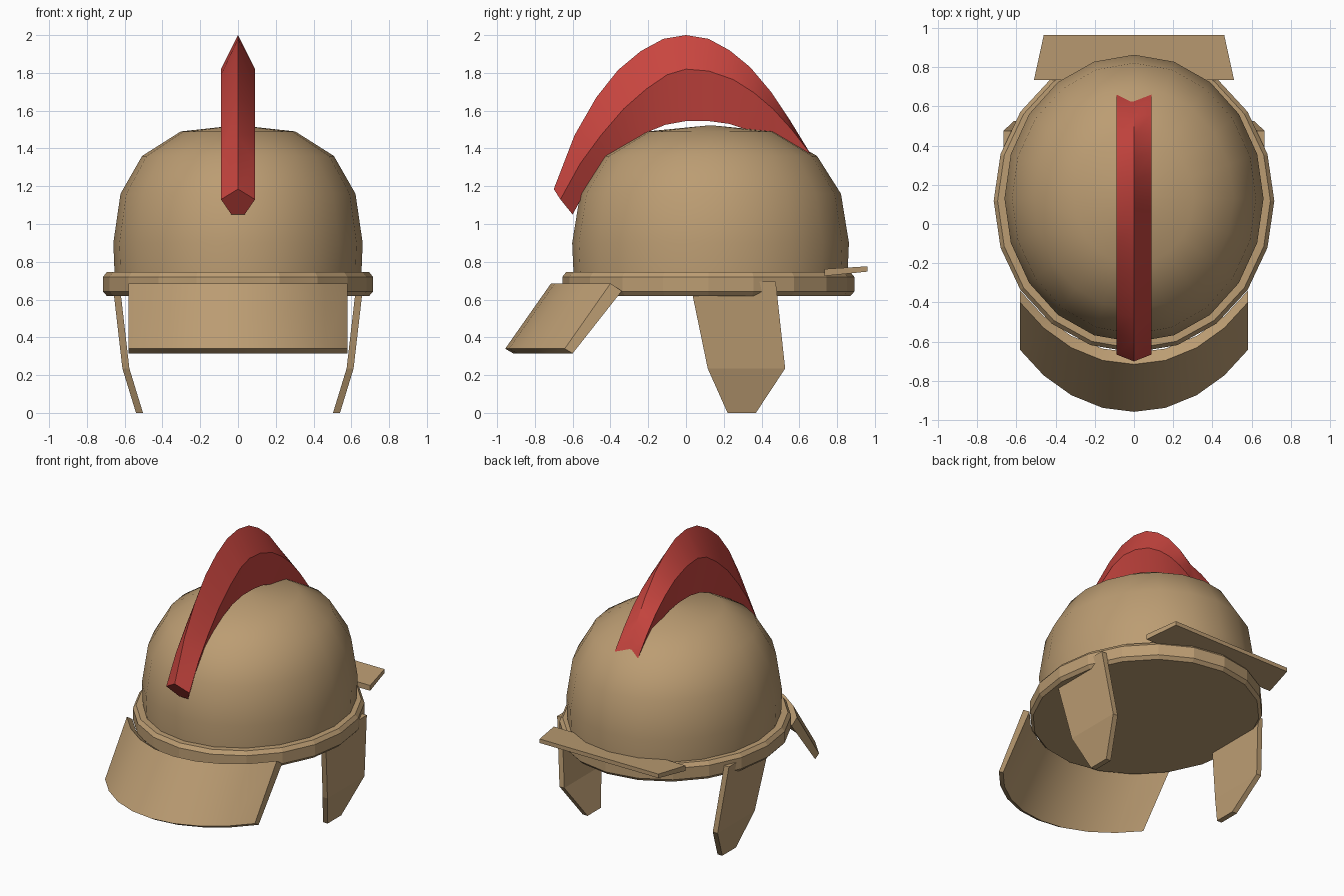
import bpy, bmesh, math

if "Cube" in bpy.data.objects:
    bpy.data.objects.remove(bpy.data.objects["Cube"])

def material(name, rgb):
    m = bpy.data.materials.new(name)
    m.diffuse_color = (*rgb, 1)
    m.use_nodes = True
    m.node_tree.nodes["Principled BSDF"].inputs["Base Color"].default_value = m.diffuse_color
    return m

TAN = material("tan_metal", (0.50, 0.335, 0.17))
RED = material("red_crest", (0.58, 0.06, 0.05))

def skin(name, rings, mat, closed_ends=(True, True), smooth=None):
    """Join successive rings of points with quads and cap the ends."""
    bm = bmesh.new()
    rows = [[bm.verts.new(p) for p in ring] for ring in rings]
    n = len(rows[0])
    for a, b in zip(rows, rows[1:]):
        for i in range(n):
            j = (i + 1) % n
            bm.faces.new((a[i], a[j], b[j], b[i]))
    if closed_ends[0]:
        bm.faces.new(rows[0])
    if closed_ends[1]:
        bm.faces.new(rows[-1])
    bmesh.ops.recalc_face_normals(bm, faces=bm.faces)
    me = bpy.data.meshes.new(name)
    bm.to_mesh(me)
    bm.free()
    me.materials.append(mat)
    ob = bpy.data.objects.new(name, me)
    bpy.context.collection.objects.link(ob)
    if smooth:
        bpy.ops.object.select_all(action='DESELECT')
        ob.select_set(True)
        bpy.context.view_layer.objects.active = ob
        bpy.ops.object.shade_smooth_by_angle(angle=math.radians(smooth))
    return ob

def oval(rx, ry, cy, z, n=20):
    return [(rx * math.cos(2 * math.pi * i / n),
             cy + ry * math.sin(2 * math.pi * i / n), z) for i in range(n)]

# Dome: oval lathe, ending in a tiny ring at the crown
dome = [(0.652, 0.70), (0.66, 0.90), (0.622, 1.16), (0.508, 1.36),
        (0.303, 1.49), (0.01, 1.522)]
skin("dome", [oval(r, r * 1.11, 0.13, z) for r, z in dome], TAN, smooth=40)

# Rim band with bevelled edges and closed underside
band = [(0.695, 0.62), (0.715, 0.642), (0.715, 0.72), (0.695, 0.745)]
skin("rim_band", [oval(r, r + 0.058, 0.118, z) for r, z in band], TAN)

# Curved flared guard at the front
half = [(0.58, 0.315), (0.46, 0.185), (0.32, 0.085), (0.16, 0.02)]
arc = [(-x, d) for x, d in half] + [(0, 0)] + [(x, d) for x, d in reversed(half)]
section = [(-0.715, 0.685), (-0.655, 0.645), (-0.915, 0.315), (-0.957, 0.34)]
skin("flared_guard", [[(x, y + d, z) for y, z in section] for x, d in arc],
     TAN, smooth=30)

# Small tilted plate at the back
skin("brow_plate", [
    [(-w, y, z0), (w, y, z0), (w, y, z1), (-w, y, z1)]
    for w, y, z0, z1 in [(0.51, 0.733, 0.725, 0.762), (0.46, 0.962, 0.748, 0.776)]], TAN)

# Cheek guards: rows of (outer x, y start, y end, z), mirrored
cheek = [(0.665, 0.02, 0.475, 0.695), (0.612, 0.115, 0.525, 0.235),
         (0.54, 0.22, 0.37, 0.0)]
for side, label in ((1, "right"), (-1, "left")):
    skin("cheek_guard_" + label, [
        [(side * x, a, z), (side * x, b, z),
         (side * (x - 0.037), b, z), (side * (x - 0.037), a, z)]
        for x, a, b, z in cheek], TAN)

# Crest: ridge, shoulder and underside paths (y, z) from front to back
ridge = [(-.70, 1.185), (-.59, 1.47), (-.475, 1.67), (-.36, 1.815), (-.24, 1.915),
         (-.12, 1.98), (0, 2.0), (.12, 1.98), (.23, 1.92), (.34, 1.83),
         (.45, 1.70), (.55, 1.55), (.635, 1.38), (.70, 1.19)]
shoulder = [(-.665, 1.13), (-.56, 1.32), (-.45, 1.47), (-.33, 1.61), (-.21, 1.715),
            (-.10, 1.79), (0, 1.82), (.12, 1.81), (.25, 1.765), (.36, 1.695),
            (.46, 1.61), (.56, 1.50), (.66, 1.37), (.73, 1.20)]
under = [(-.60, 1.05), (-.52, 1.20), (-.43, 1.32), (-.33, 1.41), (-.22, 1.48),
         (-.11, 1.525), (0, 1.545), (.12, 1.545), (.23, 1.53), (.35, 1.49),
         (.46, 1.43), (.54, 1.34), (.60, 1.22), (.63, 1.10)]
skin("crest", [[(0, *r), (0.09, *s), (0.035, *u), (-0.035, *u), (-0.09, *s)]
               for r, s, u in zip(ridge, shoulder, under)], RED, smooth=30)
